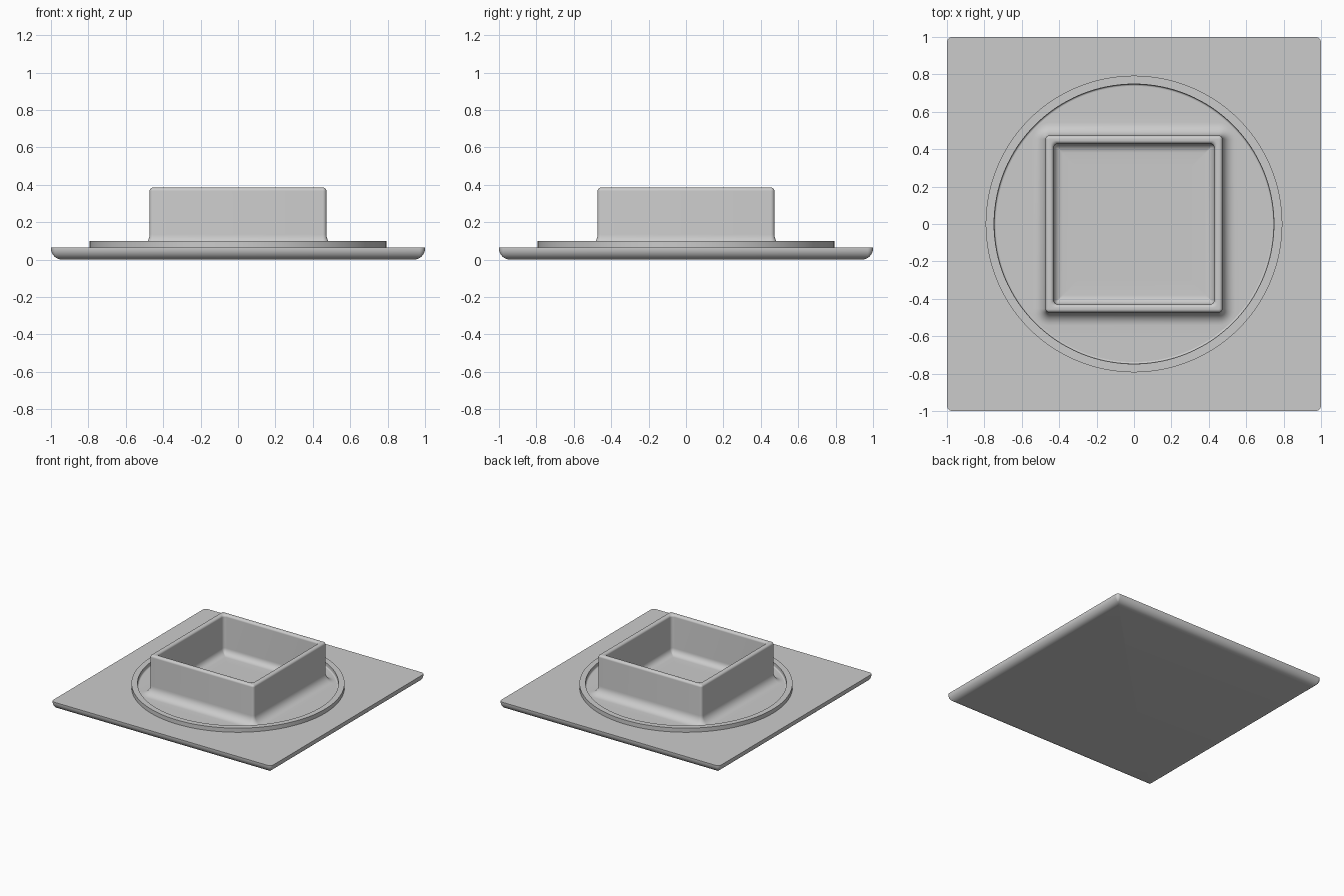
import bpy
import bmesh
from math import sin, cos, pi, radians

if "Cube" in bpy.data.objects:
    bpy.data.objects.remove(bpy.data.objects["Cube"])

grey = bpy.data.materials.new("plain grey")
grey.use_nodes = True
colour = (0.6, 0.6, 0.6, 1)
grey.diffuse_color = colour
grey.node_tree.nodes["Principled BSDF"].inputs["Base Color"].default_value = colour

TOP = 0.065      # top of the plate
RIM = 0.385      # top of the square wall
OUT, INN = 0.473, 0.43


def arc(cx, cz, r, start, end, steps=8):
    """Profile points on a circular arc, angles in degrees."""
    angles = [radians(start + (end - start) * i / steps) for i in range(steps + 1)]
    return [(cx + r * cos(a), cz + r * sin(a)) for a in angles]


def rounded_square(half, r, steps=6):
    c = half - r
    pts = []
    for k in range(4):
        mid = pi / 4 + k * pi / 2
        sx, sy = (1 if cos(mid) > 0 else -1), (1 if sin(mid) > 0 else -1)
        for i in range(steps + 1):
            a = k * pi / 2 + i / steps * pi / 2
            pts.append((sx * c + r * cos(a), sy * c + r * sin(a)))
    return pts


def circle(radius, steps=128):
    return [(radius * cos(2 * pi * i / steps), radius * sin(2 * pi * i / steps))
            for i in range(steps)]


def loft(name, sections, caps=False, closed=False):
    """Skin a list of (outline, height) sections."""
    bm = bmesh.new()
    rings = [[bm.verts.new((x, y, z)) for x, y in outline] for outline, z in sections]
    pairs = list(zip(rings, rings[1:]))
    if closed:
        pairs.append((rings[-1], rings[0]))
    for a, b in pairs:
        for i in range(len(a)):
            j = (i + 1) % len(a)
            bm.faces.new((a[i], a[j], b[j], b[i]))
    if caps:
        bm.faces.new(rings[0][::-1])
        bm.faces.new(rings[-1])
    bmesh.ops.recalc_face_normals(bm, faces=bm.faces)
    mesh = bpy.data.meshes.new(name)
    bm.to_mesh(mesh)
    bm.free()
    mesh.materials.append(grey)
    obj = bpy.data.objects.new(name, mesh)
    bpy.context.collection.objects.link(obj)
    bpy.ops.object.select_all(action="DESELECT")
    obj.select_set(True)
    bpy.context.view_layer.objects.active = obj
    bpy.ops.object.shade_smooth_by_angle(angle=radians(35))
    return obj


# Plate with rounded underside, rising into the square wall and its sunken floor
plate = arc(0.94, 0.06, 0.06, -90, 0) + [(1, TOP)]
outer = [(0.6, TOP)] + arc(OUT + 0.07, TOP + 0.07, 0.07, 270, 180)
rim = arc(OUT - 0.018, RIM - 0.018, 0.018, 0, 90) + arc(INN + 0.018, RIM - 0.018, 0.018, 90, 180)
floor = arc(INN - 0.05, TOP + 0.05, 0.05, 0, -90) + [(0.3, TOP)]

sections = [(rounded_square(h, max(0.004, 0.03 - (1 - h))), z) for h, z in plate]
sections += [(rounded_square(h, 0.02 + max(0, h - OUT)), z) for h, z in outer]
sections += [(rounded_square(h, max(0.01, 0.02 + h - OUT) if h > 0.45 else 0.025), z)
             for h, z in rim]
sections += [(rounded_square(h, max(0.006, 0.025 + h - INN)), z) for h, z in floor]
loft("base_with_square_wall", sections, caps=True)

# Raised round ring with a small fillet at its inner foot
profile = [(0.793, TOP - 0.01), (0.793, 0.099), (0.748, 0.099)]
profile += arc(0.738, TOP + 0.01, 0.01, 0, -90, 4) + [(0.738, TOP - 0.01)]
loft("round_ring", [(circle(r), z) for r, z in profile], closed=True)
